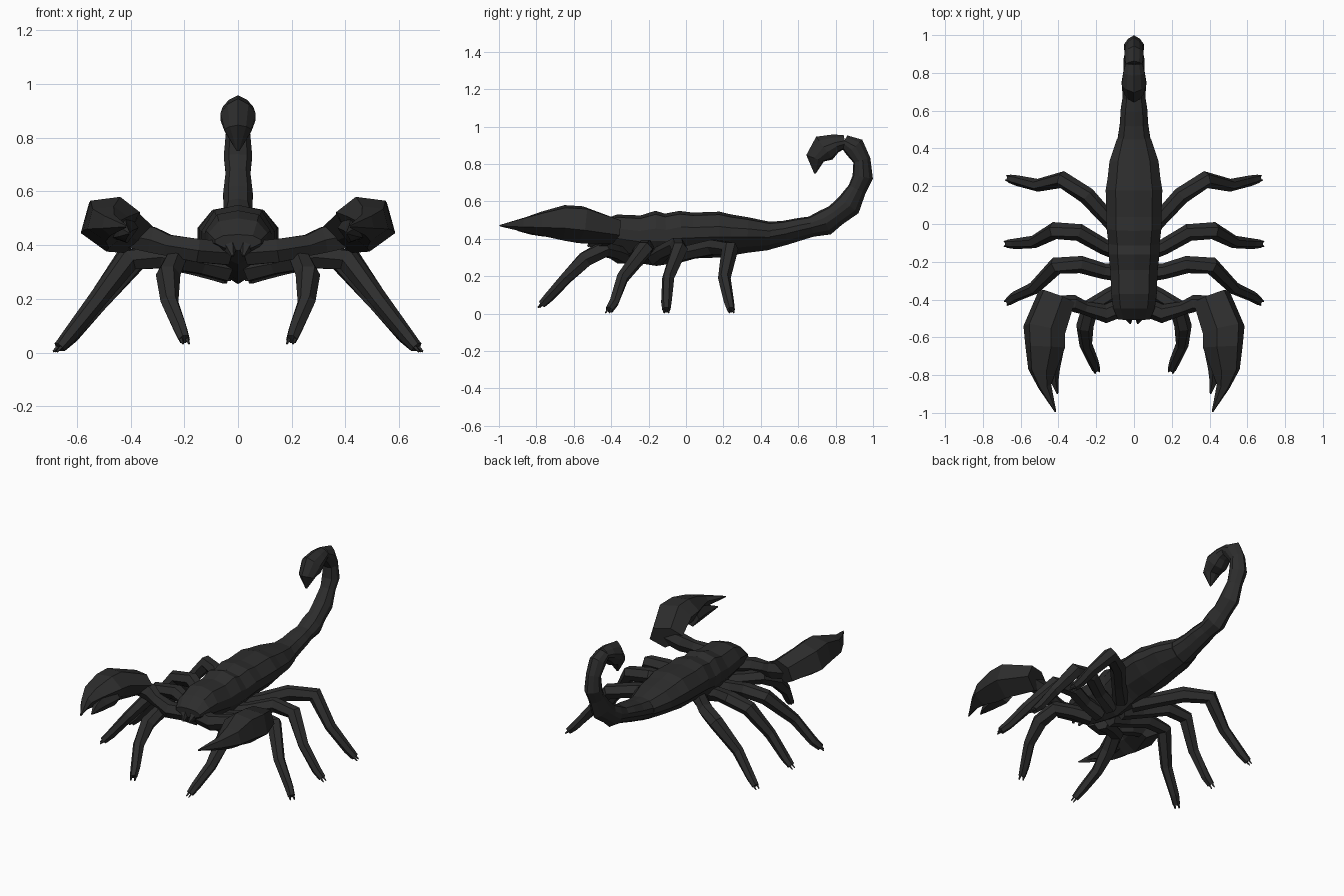
import bpy, bmesh, math
from mathutils import Vector

black = bpy.data.materials.new("charcoal shell")
black.diffuse_color = (0.026, 0.026, 0.026, 1)
Z = Vector((0, 0, 1))
X = Vector((1, 0, 0))


def ngon(n):
    return [(math.cos(2 * math.pi * i / n), math.sin(2 * math.pi * i / n)) for i in range(n)]


def tube(name, rings, profile, side=None, mirror=True):
    """Loft a profile through rings of (x, y, z, half width, half height)."""
    bm = bmesh.new()
    pts = [Vector(r[:3]) for r in rings]
    loops = []
    for i, r in enumerate(rings):
        t = (pts[min(i + 1, len(pts) - 1)] - pts[max(i - 1, 0)]).normalized()
        s = side or t.cross(Z).normalized()
        up = s.cross(t).normalized()
        loops.append([bm.verts.new(pts[i] + s * u * r[3] + up * v * r[4]) for u, v in profile])
    n = len(profile)
    for a, b in zip(loops, loops[1:]):
        for k in range(n):
            bm.faces.new((a[k], a[(k + 1) % n], b[(k + 1) % n], b[k]))
    bm.faces.new(loops[0])
    bm.faces.new(loops[-1])
    bmesh.ops.recalc_face_normals(bm, faces=bm.faces)
    me = bpy.data.meshes.new(name)
    bm.to_mesh(me)
    bm.free()
    me.materials.append(black)
    ob = bpy.data.objects.new(name, me)
    bpy.context.collection.objects.link(ob)
    if mirror:
        ob.modifiers.new("mirror", "MIRROR").use_mirror_merge = False
    return ob


# Body with overlapping back plates: y, half width, bottom, top
body = [(-.505, .085, .38, .44), (-.445, .11, .33, .50), (-.38, .12, .30, .53),
        (-.25, .125, .27, .525), (-.16, .135, .255, .55), (-.10, .135, .265, .535),
        (-.02, .145, .285, .55), (.04, .145, .295, .54), (.18, .15, .30, .545),
        (.24, .14, .31, .53), (.33, .13, .325, .515), (.45, .09, .34, .49)]
half = [(.65, .87), (1, .35), (1, -.1), (.6, -.65)]
shell = [(0, 1)] + half + [(0, -1)] + [(-u, v) for u, v in reversed(half)]
tube("body", [(0, y, (b + t) / 2, w, (t - b) / 2) for y, w, b, t in body], shell, X, False)

# Curled tail: y, z, half width, half height
tail = [(.43, .415, .09, .075), (.53, .432, .075, .065), (.61, .452, .07, .06),
        (.67, .465, .06, .055), (.745, .487, .064, .07), (.80, .525, .054, .06),
        (.87, .58, .055, .068), (.915, .665, .046, .05), (.945, .73, .053, .055),
        (.94, .82, .045, .047), (.90, .89, .05, .058), (.845, .922, .045, .035)]
tube("tail", [(0, *r) for r in tail], shell, X, False)
sting = [(.85, .92, .045, .035), (.80, .91, .057, .05), (.74, .885, .065, .075),
         (.69, .83, .05, .05), (.69, .75, .005, .005)]
tube("stinger", [(0, *r) for r in sting], shell, X, False)

# Mouth fangs
tube("fang", [(.03, -.44, .41, .03, .03), (.03, -.49, .395, .026, .028),
              (.02, -.525, .36, .006, .006)], ngon(5))

# Pincer arms
tube("pincer_arm", [(.04, -.43, .37, .05, .05), (.15, -.475, .38, .05, .05),
                    (.26, -.445, .40, .036, .045), (.32, -.42, .42, .045, .055),
                    (.43, -.42, .44, .04, .05)], ngon(6))

# Pincers: broad palm running into the long finger, plus a short thumb
palm = [(-1, -.3), (-.75, .85), (.3, 1), (1, .4), (.6, -.4), (-.1, -1)]
tube("pincer", [(.41, -.385, .44, .10, .07), (.475, -.56, .475, .112, .10),
                (.47, -.65, .485, .105, .095), (.485, -.77, .48, .075, .065),
                (.472, -.86, .475, .035, .04), (.415, -.995, .47, .004, .004)], palm)
tube("pincer_thumb", [(.43, -.66, .465, .06, .06), (.43, -.77, .455, .038, .045),
                      (.423, -.83, .45, .024, .03), (.405, -.90, .445, .004, .004)], ngon(5))

# Walking legs: centre line (x, y, z); radii shared by all legs
radii = [.05, .042, .046, .046, .034, .028, .022]
legs = {
    "front_leg": [(.04, -.34, .31), (.14, -.385, .33), (.23, -.44, .345), (.26, -.54, .29),
                  (.255, -.64, .19), (.215, -.73, .09), (.20, -.77, .05)],
    "second_leg": [(.04, -.26, .30), (.16, -.25, .325), (.28, -.215, .355), (.41, -.22, .345),
                   (.53, -.34, .19), (.63, -.385, .06), (.665, -.41, .02)],
    "third_leg": [(.04, -.16, .30), (.16, -.12, .33), (.29, -.045, .365), (.42, -.035, .345),
                  (.53, -.095, .19), (.63, -.105, .06), (.67, -.105, .02)],
    "rear_leg": [(.04, -.07, .31), (.14, .03, .33), (.25, .15, .355), (.38, .235, .345),
                 (.51, .205, .19), (.62, .23, .06), (.66, .24, .02)],
}
for name, path in legs.items():
    tube(name, [(*p, r, r) for p, r in zip(path, radii)], ngon(6))
    # Forked toes
    end = Vector(path[-1])
    d = (end - Vector(path[-2])).normalized()
    for k, s in (("a", 1), ("b", -1)):
        o = d.cross(Z).normalized() * .012 * s
        tip = end + d * .025 + o
        tip.z = max(tip.z, .004)
        tube(name + "_toe_" + k, [(*(end + o - d * .01), .009, .009), (*tip, .004, .004)], ngon(4))
